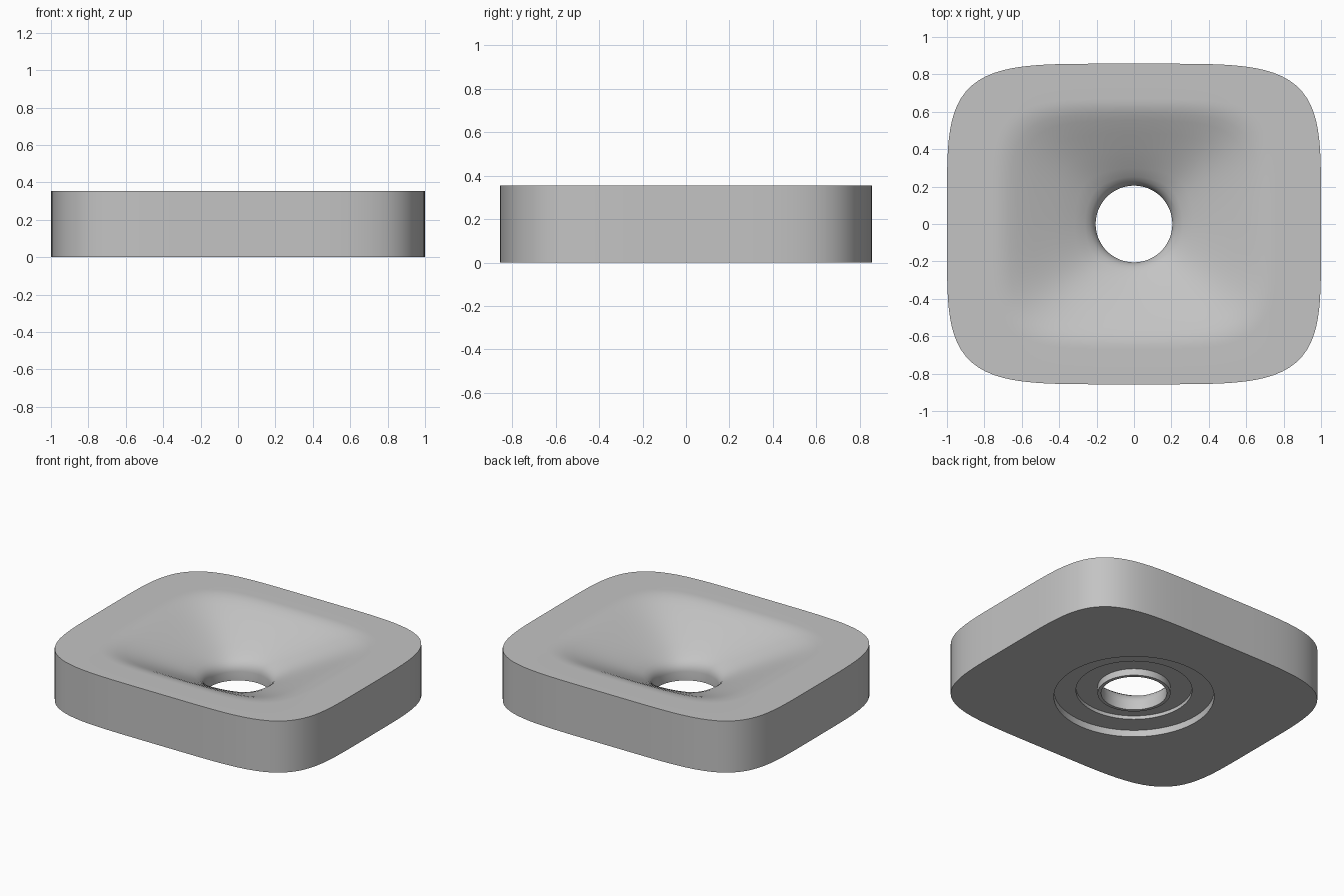
import bpy
import bmesh
from math import cos, sin, pi, radians

if "Cube" in bpy.data.objects:
    bpy.data.objects.remove(bpy.data.objects["Cube"], do_unlink=True)

SEGMENTS = 160
HEIGHT = 0.355
HOLE = 0.205


def squircle(a, b, n):
    """Radius of a rounded rectangle as a function of angle."""
    return lambda t: (abs(cos(t) / a) ** n + abs(sin(t) / b) ** n) ** (-1 / n)


def circle(r):
    return lambda t: r


def blend(inner, outer, f):
    return lambda t: inner(t) + f * (outer(t) - inner(t))


outline = squircle(1.0, 0.857, 4.8)
bowl_rim = squircle(0.76, 0.67, 4.5)
drain = circle(HOLE)

# Bowl: vertical drain throat, rounded into a slope, easing into the flat top
bowl_profile = [(0, 0.024), (0, 0.085), (0.008, 0.106), (0.025, 0.126),
                (0.055, 0.145), (0.1, 0.163), (0.2, 0.192), (0.4, 0.242),
                (0.6, 0.29), (0.75, 0.325), (0.83, 0.341), (0.9, 0.351),
                (0.96, 0.3545), (1, HEIGHT)]
rings = [(blend(drain, bowl_rim, f), z) for f, z in bowl_profile]

# Outer wall
rings += [(outline, HEIGHT), (outline, 0)]

# Stepped round recess underneath and the drain lip
for radius, z in [(0.5, 0), (0.5, 0.046), (0.362, 0.046), (0.362, 0.07),
                  (0.227, 0.07), (0.227, 0.024)]:
    rings.append((circle(radius), z))

# Loft all rings into one closed body
bm = bmesh.new()
angles = [2 * pi * i / SEGMENTS for i in range(SEGMENTS)]
loops = [[bm.verts.new((r(t) * cos(t), r(t) * sin(t), z)) for t in angles]
         for r, z in rings]
for k, lower in enumerate(loops):
    upper = loops[(k + 1) % len(loops)]
    for i in range(SEGMENTS):
        j = (i + 1) % SEGMENTS
        bm.faces.new((lower[i], lower[j], upper[j], upper[i]))
bmesh.ops.recalc_face_normals(bm, faces=bm.faces)

mesh = bpy.data.meshes.new("basin")
bm.to_mesh(mesh)
bm.free()
basin = bpy.data.objects.new("basin", mesh)
bpy.context.collection.objects.link(basin)

# Plain grey material
grey = bpy.data.materials.new("light grey")
grey.use_nodes = True
colour = (0.55, 0.55, 0.55, 1)
grey.diffuse_color = colour
grey.node_tree.nodes["Principled BSDF"].inputs["Base Color"].default_value = colour
mesh.materials.append(grey)

bpy.ops.object.select_all(action="DESELECT")
basin.select_set(True)
bpy.context.view_layer.objects.active = basin
bpy.ops.object.shade_smooth_by_angle(angle=radians(35))
